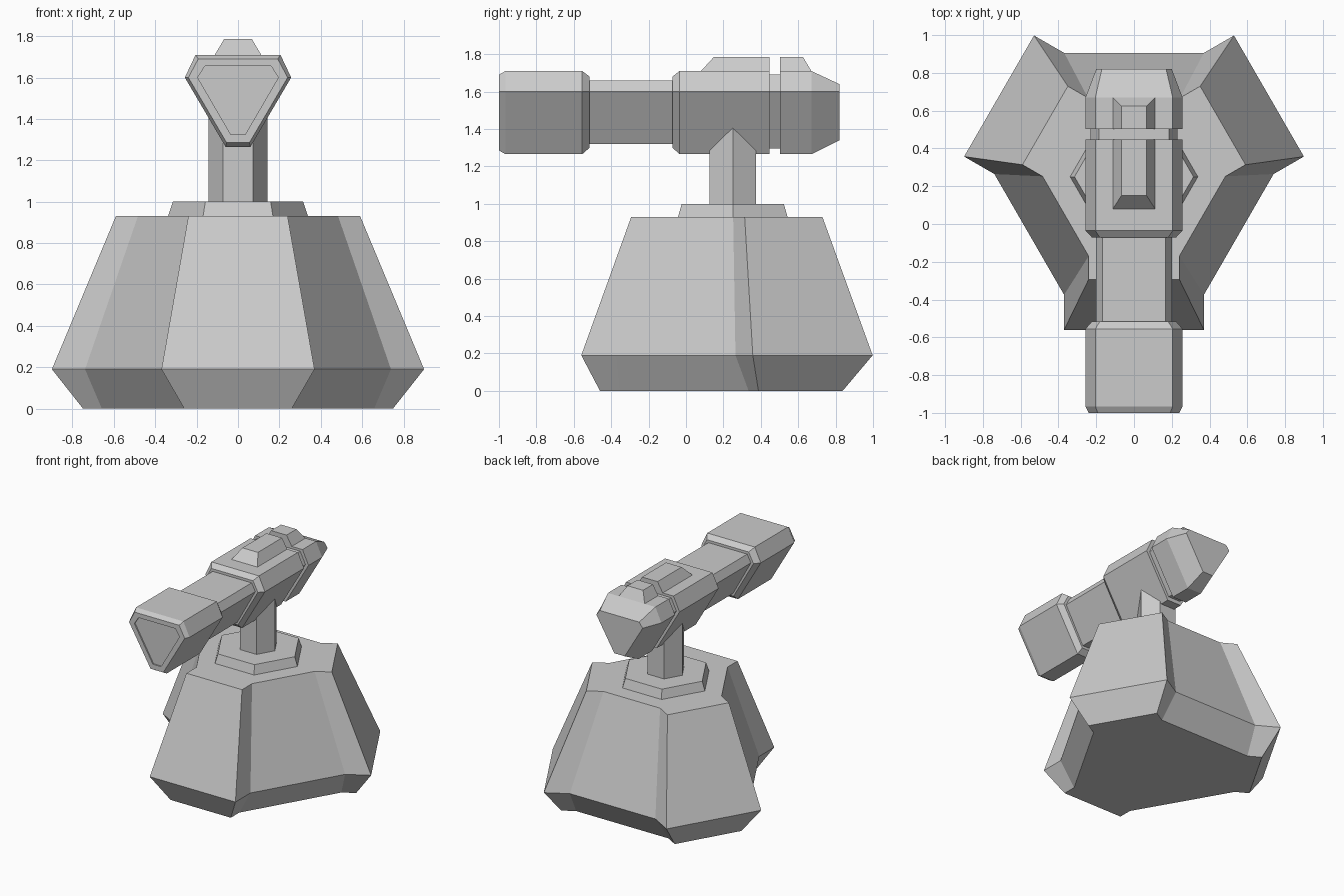
import bpy, bmesh
from math import cos, sin, pi

if "Cube" in bpy.data.objects:
    bpy.data.objects.remove(bpy.data.objects["Cube"])


def loft(name, rings):
    """Skin a list of equal-length closed rings and cap both ends."""
    bm = bmesh.new()
    loops = [[bm.verts.new(p) for p in ring] for ring in rings]
    n = len(loops[0])
    for a, b in zip(loops, loops[1:]):
        for i in range(n):
            j = (i + 1) % n
            bm.faces.new((a[i], a[j], b[j], b[i]))
    bm.faces.new(loops[0])
    bm.faces.new(loops[-1])
    bmesh.ops.recalc_face_normals(bm, faces=bm.faces)
    me = bpy.data.meshes.new(name)
    bm.to_mesh(me)
    bm.free()
    ob = bpy.data.objects.new(name, me)
    bpy.context.collection.objects.link(ob)
    return ob


def lobed_ring(w, front, notch, cy, z):
    """Three-lobed outline: one lobe (w wide, notch to front) turned three times."""
    lobe = [(-w, -notch), (-w, -front), (w, -front), (w, -notch)]
    pts = []
    for k in range(3):
        c, s = cos(k * 2 * pi / 3), sin(k * 2 * pi / 3)
        pts += [(x * c - y * s, x * s + y * c + cy, z) for x, y in lobe]
    return pts


def hexagon(r, z):
    return [(r * cos(i * pi / 3), 0.25 + r * sin(i * pi / 3), z) for i in range(6)]


def shield(y, top, bottom, wt, wm, wb, mid=1.60):
    """Tapered six-sided gun section at y."""
    right = [(wb, y, bottom), (wm, y, mid), (wt, y, top)]
    return right + [(-x, q, z) for x, q, z in reversed(right)]


FULL = (1.71, 1.265, 0.205, 0.257, 0.06)
EDGE = (1.68, 1.30, 0.18, 0.222, 0.05)
BARREL = (1.66, 1.32, 0.168, 0.20, 0.045)
GROOVE = (1.692, 1.295, 0.185, 0.23, 0.052)
FACE = (1.69, 1.285, 0.192, 0.24, 0.055)
PANEL = (1.655, 1.325, 0.16, 0.195, 0.035)
TAIL = (1.64, 1.34, 0.17, 0.20, 0.045)

# Pedestal
loft("pedestal", [lobed_ring(0.26, 0.715, 0.61, 0.255, 0),
                  lobed_ring(0.37, 0.825, 0.64, 0.265, 0.19),
                  lobed_ring(0.24, 0.543, 0.42, 0.25, 0.93)])

# Mounting plate and post
loft("mount_plate", [hexagon(0.338, 0.92), hexagon(0.338, 0.93), hexagon(0.315, 1.0)])
loft("post", [hexagon(0.143, 0.99), hexagon(0.143, 1.5)])

# Gun body, one object per section
loft("muzzle", [shield(-0.99, *PANEL), shield(-1.0, *PANEL), shield(-1.0, *FACE),
                shield(-0.965, *FULL), shield(-0.555, *FULL), shield(-0.515, *EDGE)])
loft("barrel", [shield(-0.53, *BARREL), shield(-0.05, *BARREL)])
loft("receiver", [shield(-0.072, *EDGE), shield(-0.035, *FULL), shield(0.447, *FULL)])
loft("groove", [shield(0.44, *GROOVE), shield(0.51, *GROOVE)])
loft("rear_cap", [shield(0.503, *FULL), shield(0.67, *FULL), shield(0.82, *TAIL)])


def ridge(name, base_y, top_y):
    """Raised block with sloped sides on top of the gun."""
    rings = []
    for (y0, y1), w, z in ((base_y, 0.115, 1.70), (base_y, 0.112, 1.71), (top_y, 0.067, 1.786)):
        rings.append([(-w, y0, z), (w, y0, z), (w, y1, z), (-w, y1, z)])
    loft(name, rings)


ridge("receiver_ridge", (0.08, 0.447), (0.15, 0.447))
ridge("rear_ridge", (0.503, 0.67), (0.503, 0.625))
